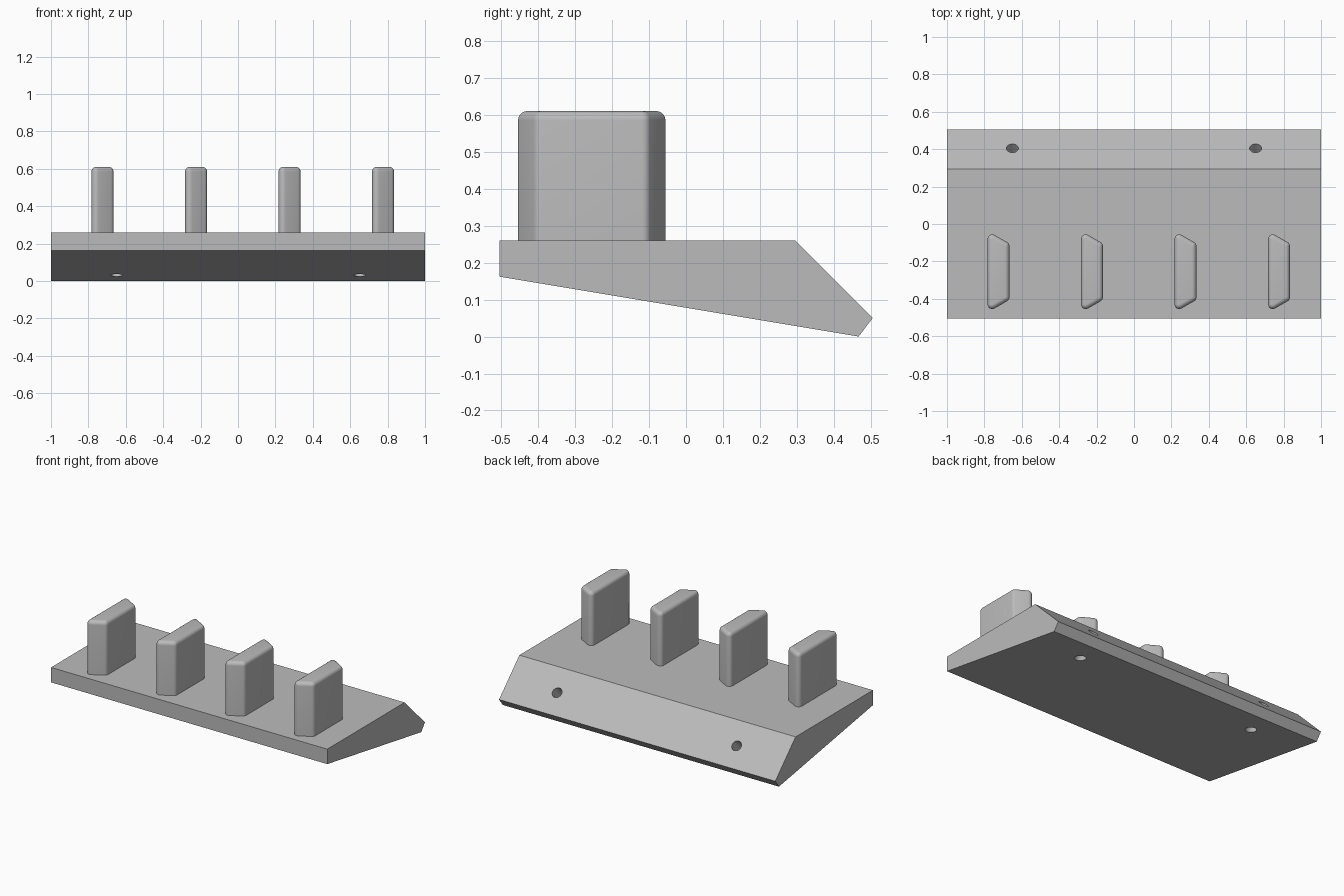
import bpy, bmesh, math
from mathutils import Vector

cube = bpy.data.objects.get("Cube")
if cube:
    bpy.data.objects.remove(cube, do_unlink=True)

grey = bpy.data.materials.new("light_grey")
grey.use_nodes = True
grey.diffuse_color = (0.5, 0.5, 0.5, 1)
grey.node_tree.nodes["Principled BSDF"].inputs["Base Color"].default_value = (0.5, 0.5, 0.5, 1)


def make_object(name, bm):
    bmesh.ops.recalc_face_normals(bm, faces=bm.faces[:])
    mesh = bpy.data.meshes.new(name)
    bm.to_mesh(mesh)
    bm.free()
    mesh.materials.append(grey)
    obj = bpy.data.objects.new(name, mesh)
    bpy.context.collection.objects.link(obj)
    return obj


def smooth(obj):
    bpy.ops.object.select_all(action='DESELECT')
    obj.select_set(True)
    bpy.context.view_layer.objects.active = obj
    bpy.ops.object.shade_smooth_by_angle(angle=math.radians(30))


# Wedge base: side profile extruded along x
BASE_TOP = 0.26
profile = [(-0.505, 0.162), (0.467, 0), (0.505, 0.05), (0.295, BASE_TOP), (-0.505, BASE_TOP)]
bm = bmesh.new()
side = bm.faces.new([bm.verts.new((-1, y, z)) for y, z in profile])
extruded = bmesh.ops.extrude_face_region(bm, geom=[side])["geom"]
bmesh.ops.translate(bm, vec=(2, 0, 0), verts=[g for g in extruded if isinstance(g, bmesh.types.BMVert)])
base = make_object("wedge_base", bm)

# Screw holes, drilled square to the sloping back face
for side_name, x in (("left", 0.65), ("right", -0.65)):
    bm = bmesh.new()
    bmesh.ops.create_cone(bm, cap_ends=True, segments=32, radius1=0.032, radius2=0.032, depth=0.6)
    cutter = make_object(side_name + "_hole_cutter", bm)
    cutter.location = (x, 0.36, 0.105)
    cutter.rotation_euler.x = -math.pi / 4
    cutter.hide_render = True
    bpy.context.view_layer.update()
    cut = base.modifiers.new("hole", 'BOOLEAN')
    cut.operation = 'DIFFERENCE'
    cut.solver = 'EXACT'
    cut.object = cutter
    bpy.context.view_layer.objects.active = base
    bpy.ops.object.modifier_apply(modifier=cut.name)
    bpy.data.objects.remove(cutter, do_unlink=True)
smooth(base)

# Upright pegs: trapezoid plan with rounded corners and a rounded top edge
WIDTH, TOP, R, STEPS = 0.117, 0.61, 0.025, 6
TAN = math.tan(math.radians(30))
MID_Y, LONG_HALF = -0.255, 0.218
short_half = LONG_HALF - WIDTH * TAN
# Fillet centre and starting angle and sweep of each corner, anticlockwise
sharp, blunt = LONG_HALF - R / TAN, short_half - R * TAN
corners = [
    (WIDTH - R, blunt, 0, 60),
    (R, sharp, 60, 120),
    (R, -sharp, 180, 120),
    (WIDTH - R, -blunt, 300, 60),
]


def peg_ring(bm, x, radius, z):
    ring = []
    for cx, cy, start, sweep in corners:
        for i in range(STEPS + 1):
            a = math.radians(start + sweep * i / STEPS)
            ring.append(bm.verts.new((x + cx + radius * math.cos(a), MID_Y + cy + radius * math.sin(a), z)))
    return ring


for number in range(4):
    x = -0.783 + 0.5 * number
    bm = bmesh.new()
    rings = [peg_ring(bm, x, R, BASE_TOP)]
    for i in range(STEPS + 1):
        t = math.pi / 2 * i / STEPS
        rings.append(peg_ring(bm, x, R * math.cos(t), TOP - R + R * math.sin(t)))
    for low, high in zip(rings, rings[1:]):
        for j in range(len(low)):
            k = (j + 1) % len(low)
            bm.faces.new((low[j], low[k], high[k], high[j]))
    bm.faces.new(rings[-1])
    bm.faces.new(rings[0][::-1])
    bmesh.ops.remove_doubles(bm, verts=bm.verts[:], dist=0.0001)
    smooth(make_object(f"peg_{number + 1}", bm))
